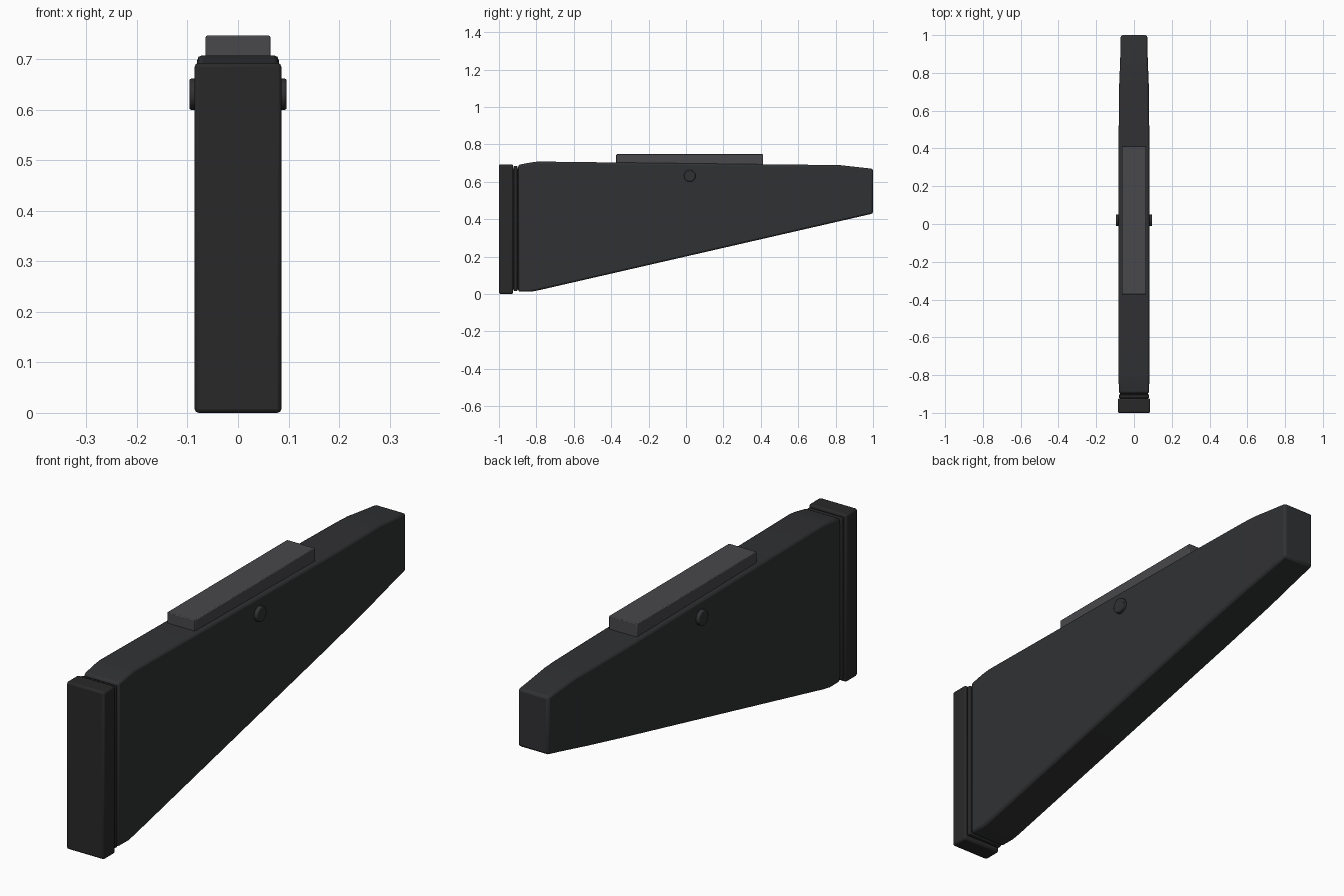
import bpy, bmesh, math

if "Cube" in bpy.data.objects:
    bpy.data.objects.remove(bpy.data.objects["Cube"])


def material(name, r, g, b):
    m = bpy.data.materials.new(name)
    m.diffuse_color = (r, g, b, 1)
    m.use_nodes = True
    m.node_tree.nodes["Principled BSDF"].inputs["Base Color"].default_value = m.diffuse_color
    return m


body_mat = material("dark_polymer", 0.03, 0.031, 0.033)
pad_mat = material("black_rubber", 0.022, 0.022, 0.022)
rest_mat = material("grey_polymer", 0.065, 0.065, 0.072)


def finish(obj, mat, bevel, segments=2):
    obj.data.materials.append(mat)
    mod = obj.modifiers.new("Bevel", 'BEVEL')
    mod.width = bevel
    mod.segments = segments
    mod.limit_method = 'ANGLE'
    mod.angle_limit = math.radians(35)
    bpy.ops.object.select_all(action='DESELECT')
    obj.select_set(True)
    bpy.context.view_layer.objects.active = obj
    bpy.ops.object.shade_smooth_by_angle(angle=math.radians(30))


def loft(name, sections, mat, bevel):
    """Rectangular sections along y: (y, bottom z, top z, half width)."""
    bm = bmesh.new()
    rings = [[bm.verts.new((x, y, z)) for x, z in
              ((-w, lo), (w, lo), (w, hi), (-w, hi))]
             for y, lo, hi, w in sections]
    for a, b in zip(rings, rings[1:]):
        for i in range(4):
            j = (i + 1) % 4
            bm.faces.new((a[i], a[j], b[j], b[i]))
    bm.faces.new(rings[0])
    bm.faces.new(rings[-1])
    bmesh.ops.recalc_face_normals(bm, faces=bm.faces)
    me = bpy.data.meshes.new(name)
    bm.to_mesh(me)
    bm.free()
    obj = bpy.data.objects.new(name, me)
    bpy.context.collection.objects.link(obj)
    finish(obj, mat, bevel)
    return obj


def under(y):
    return 0.01 + (y + 0.83) * 0.42 / 1.83


# Tapering main body
loft("stock_body", [
    (-0.897, 0.012, 0.69, 0.08),
    (-0.83, 0.012, 0.703, 0.081),
    (-0.79, under(-0.79), 0.708, 0.081),
    (0.50, under(0.50), 0.692, 0.081),
    (0.75, under(0.75), 0.69, 0.078),
    (0.82, under(0.82), 0.689, 0.075),
    (0.93, under(0.93), 0.677, 0.071),
    (1.0, under(1.0), 0.669, 0.07)], body_mat, 0.01)

# Recessed neck joining body and spacer plate
loft("spacer_neck", [(-0.93, 0.025, 0.67, 0.073),
                     (-0.88, 0.025, 0.67, 0.073)], pad_mat, 0.004)

# Thin spacer plate and end pad
loft("spacer_plate", [(-0.921, 0.015, 0.684, 0.08),
                      (-0.902, 0.015, 0.684, 0.08)], pad_mat, 0.004)
loft("end_pad", [(-1.0, 0.0, 0.693, 0.086),
                 (-0.924, 0.0, 0.693, 0.086)], pad_mat, 0.008)

# Raised rest on top
loft("cheek_rest", [(-0.373, 0.67, 0.747, 0.064),
                    (0.413, 0.67, 0.747, 0.064)], rest_mat, 0.003)

# Cross pin showing on both sides
bpy.ops.mesh.primitive_cylinder_add(vertices=32, radius=0.031, depth=0.193,
                                    location=(0, 0.02, 0.631),
                                    rotation=(0, math.pi / 2, 0))
pin = bpy.context.object
pin.name = "cross_pin"
finish(pin, body_mat, 0.004)
